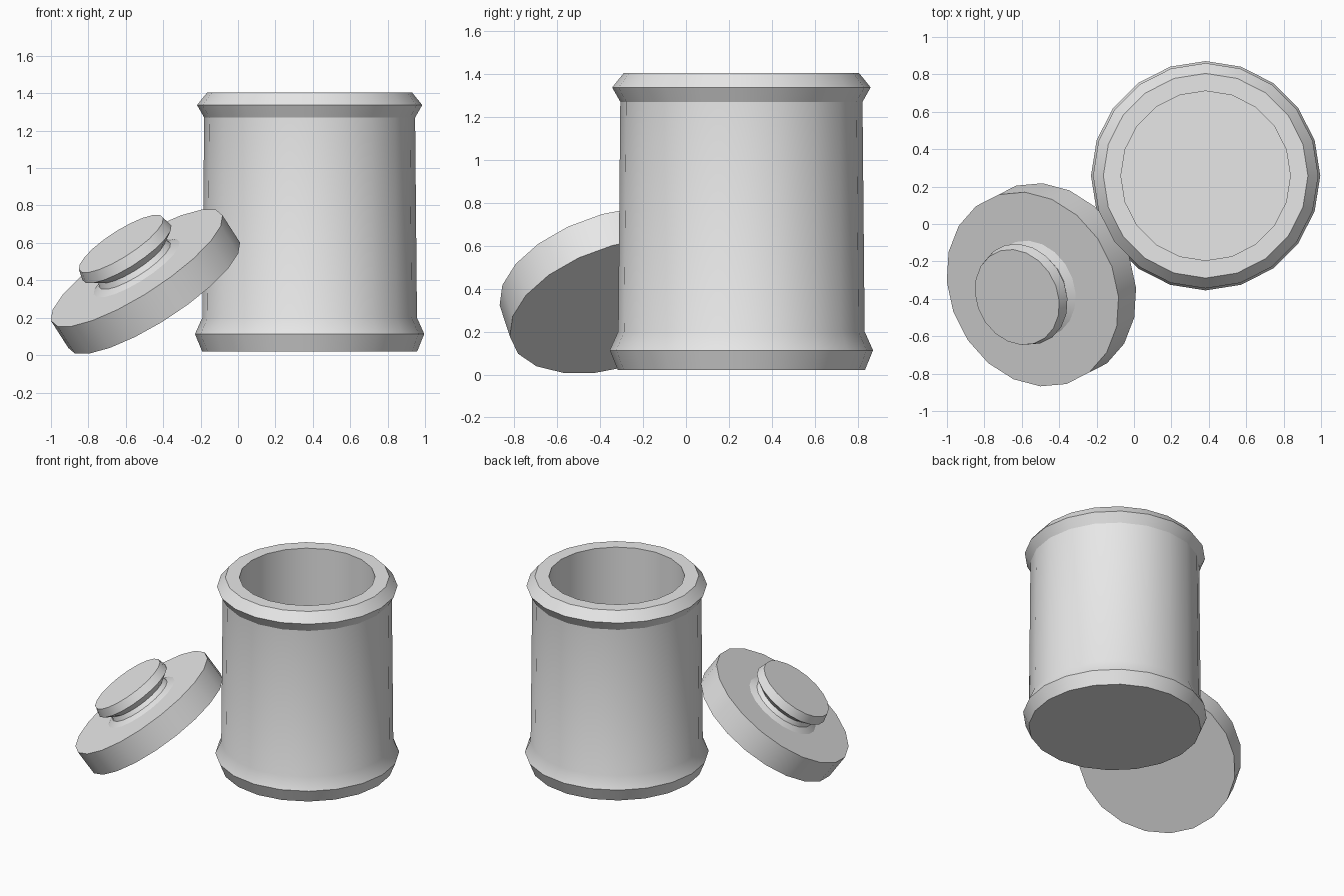
import bpy
import bmesh
import math
from mathutils import Matrix, Vector

SIDES = 20

old = bpy.data.objects.get("Cube")
if old:
    bpy.data.objects.remove(old, do_unlink=True)

# single plain grey finish
GREY = (0.8, 0.8, 0.8, 1.0)
grey = bpy.data.materials.new("plain_grey")
grey.use_nodes = True
grey.diffuse_color = GREY
grey.node_tree.nodes["Principled BSDF"].inputs["Base Color"].default_value = GREY


def lathe(name, profile, origin, axis=(0, 0, 1)):
    """Spin (radius, height) points round an axis placed at origin."""
    bm = bmesh.new()
    verts = [bm.verts.new((r, 0, h)) for r, h in profile]
    edges = [bm.edges.new(pair) for pair in zip(verts, verts[1:])]
    bmesh.ops.spin(bm, geom=verts + edges, cent=(0, 0, 0), axis=(0, 0, 1),
                   angle=math.tau, steps=SIDES, use_duplicate=False)
    bmesh.ops.remove_doubles(bm, verts=bm.verts, dist=0.0005)
    bmesh.ops.recalc_face_normals(bm, faces=bm.faces)
    tilt = Vector((0, 0, 1)).rotation_difference(Vector(axis)).to_matrix().to_4x4()
    bm.transform(Matrix.Translation(origin) @ tilt)
    mesh = bpy.data.meshes.new(name)
    bm.to_mesh(mesh)
    bm.free()
    mesh.materials.append(grey)
    obj = bpy.data.objects.new(name, mesh)
    bpy.context.collection.objects.link(obj)
    bpy.ops.object.select_all(action="DESELECT")
    obj.select_set(True)
    bpy.context.view_layer.objects.active = obj
    bpy.ops.object.shade_smooth_by_angle(angle=math.radians(25))
    return obj


# hollow jar: foot ring, tapering wall, flared rim, inner wall and floor
lathe("jar", [
    (0, 0.02), (0.575, 0.02), (0.613, 0.113), (0.574, 0.2),
    (0.564, 1.27), (0.602, 1.337), (0.547, 1.405),
    (0.453, 1.405), (0.453, 0.12), (0, 0.12),
], (0.383, 0.258, 0))

# lid leaning against the jar
lid_axis = Vector((-0.52, -0.265, 0.81)).normalized()
lid_centre = Vector((-0.495, -0.325, 0.393))
half = 0.09
lathe("lid", [(0, -half), (0.54, -half), (0.54, half), (0, half)],
      lid_centre, lid_axis)

# knob: flared foot, narrow neck, wide cap
lathe("lid_knob", [
    (0, -0.01), (0.27, -0.01), (0.27, 0), (0.225, 0.02), (0.21, 0.05),
    (0.28, 0.1), (0.265, 0.16), (0, 0.16),
], lid_centre + lid_axis * half, lid_axis)
